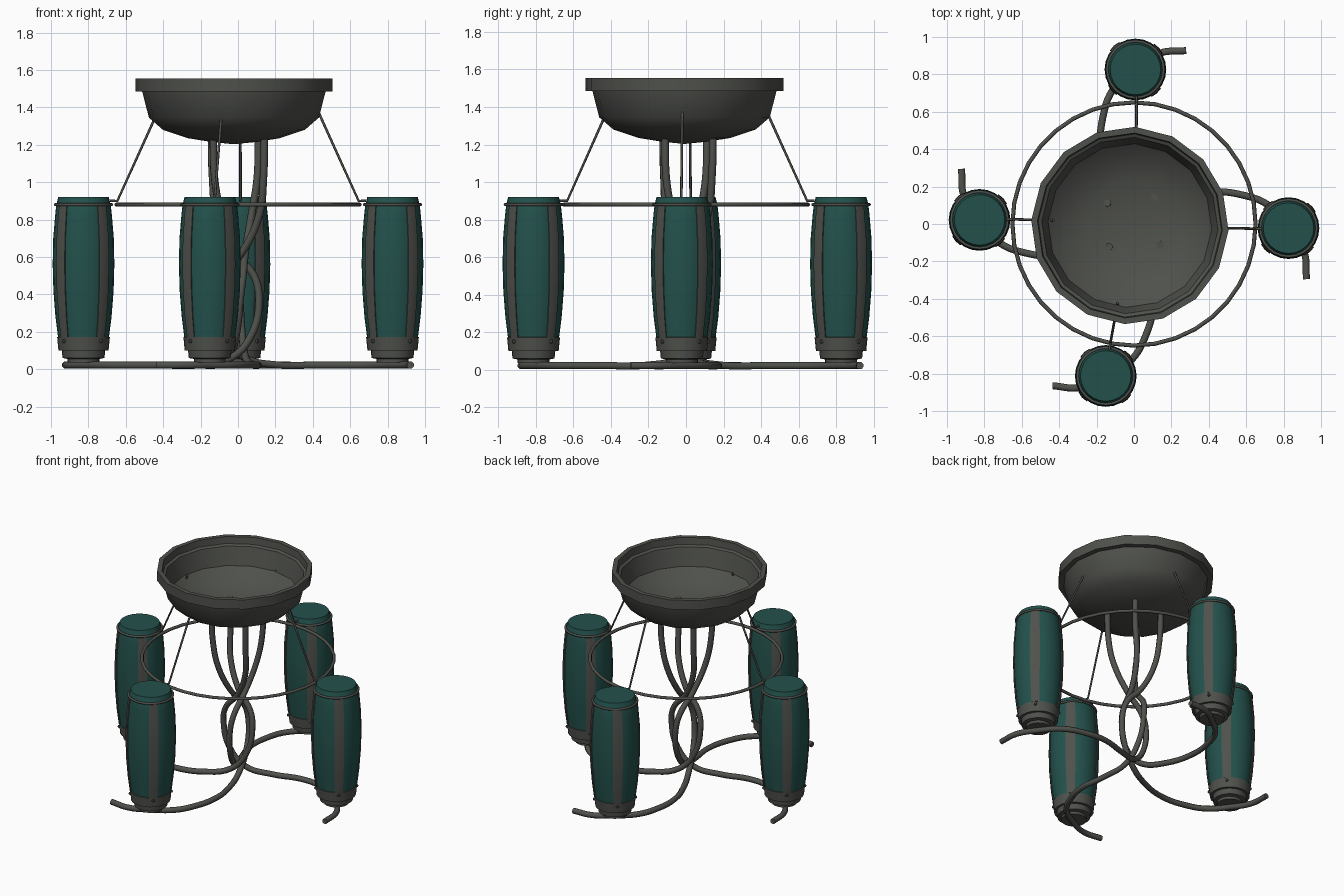
import bpy, bmesh, math
from mathutils import Matrix, Vector

if "Cube" in bpy.data.objects:
    bpy.data.objects.remove(bpy.data.objects["Cube"])


def material(name, rgb):
    m = bpy.data.materials.new(name)
    m.diffuse_color = (*rgb, 1)
    m.use_nodes = True
    m.node_tree.nodes["Principled BSDF"].inputs["Base Color"].default_value = m.diffuse_color
    return m


TEAL = material("teal", (0.017, 0.083, 0.072))
GREY = material("dark grey", (0.078, 0.082, 0.072))


def finish(name, bm, mat, angle=35):
    bmesh.ops.recalc_face_normals(bm, faces=bm.faces)
    me = bpy.data.meshes.new(name)
    bm.to_mesh(me)
    bm.free()
    me.materials.append(mat)
    ob = bpy.data.objects.new(name, me)
    bpy.context.collection.objects.link(ob)
    bpy.ops.object.select_all(action='DESELECT')
    ob.select_set(True)
    bpy.context.view_layer.objects.active = ob
    bpy.ops.object.shade_smooth_by_angle(angle=math.radians(angle))
    return ob


def lathe(name, profile, center, sides, mat, spin=0, closed=False, angle=35):
    """Revolve (radius, z) points round a vertical axis."""
    bm = bmesh.new()
    vs = [bm.verts.new((r, 0, z)) for r, z in profile]
    pairs = list(zip(vs, vs[1:])) + ([(vs[-1], vs[0])] if closed else [])
    es = [bm.edges.new(p) for p in pairs]
    bmesh.ops.spin(bm, geom=vs + es, cent=(0, 0, 0), axis=(0, 0, 1),
                   angle=2 * math.pi, steps=sides, use_duplicate=False)
    bmesh.ops.remove_doubles(bm, verts=bm.verts, dist=0.0002)
    bmesh.ops.transform(bm, verts=bm.verts, matrix=Matrix.Translation((center[0], center[1], 0))
                        @ Matrix.Rotation(math.radians(spin), 4, 'Z'))
    return finish(name, bm, mat, angle)


def hoop(name, center, radius, z, tube, sides, mat):
    prof = [(radius + tube * math.cos(a * math.pi / 4), z + tube * math.sin(a * math.pi / 4))
            for a in range(8)]
    return lathe(name, prof, center, sides, mat, closed=True, angle=60)


def tube(name, points, radius, rot, smooth=True):
    """Round tube along a path, turned about the z axis."""
    cu = bpy.data.curves.new(name, 'CURVE')
    cu.dimensions = '3D'
    cu.bevel_depth = radius
    cu.bevel_resolution = 2
    cu.use_fill_caps = True
    cu.resolution_u = 5
    sp = cu.splines.new('BEZIER' if smooth else 'POLY')
    pts = sp.bezier_points if smooth else sp.points
    pts.add(len(points) - 1)
    m = Matrix.Rotation(math.radians(rot), 3, 'Z')
    for p, co in zip(pts, points):
        v = m @ Vector(co)
        if smooth:
            p.co = v
            p.handle_left_type = p.handle_right_type = 'AUTO'
        else:
            p.co = (*v, 1)
    ob = bpy.data.objects.new(name, cu)
    bpy.context.collection.objects.link(ob)
    bpy.ops.object.select_all(action='DESELECT')
    ob.select_set(True)
    bpy.context.view_layer.objects.active = ob
    bpy.ops.object.convert(target='MESH')
    ob = bpy.context.view_layer.objects.active
    ob.data.materials.clear()
    ob.data.materials.append(GREY)
    bpy.ops.object.shade_smooth_by_angle(angle=math.radians(50))
    return ob


# (radius, z) outline of the barrel side
BARREL = [(0.130, 0.10), (0.136, 0.17), (0.150, 0.28), (0.161, 0.42), (0.165, 0.56),
          (0.162, 0.70), (0.152, 0.82), (0.145, 0.885)]


def straps(name, center):
    """Four flat bands following the barrel side."""
    bm = bmesh.new()
    for k in range(4):
        m = Matrix.Translation((center[0], center[1], 0)) @ Matrix.Rotation(
            math.radians(-48 + 90 * k), 4, 'Z')
        rows = []
        for r, z in BARREL[1:]:
            half = 0.20
            rows.append([bm.verts.new(m @ Vector((rr * math.cos(a), rr * math.sin(a), z)))
                         for rr, a in ((r - 0.008, -half), (r + 0.005, -half), (r + 0.007, 0),
                                       (r + 0.005, half), (r - 0.008, half))])
        for a, b in zip(rows, rows[1:]):
            for i in range(5):
                j = (i + 1) % 5
                bm.faces.new((a[i], a[j], b[j], b[i]))
        bm.faces.new(rows[0])
        bm.faces.new(rows[-1])
        # rivet at the strap foot
        bmesh.ops.create_uvsphere(bm, u_segments=8, v_segments=5, radius=0.011,
                                  matrix=m @ Matrix.Translation((0.140, 0, 0.15)))
    return finish(name, bm, GREY)


def drum(side, center):
    lathe(side + "_drum_barrel", BARREL + [(0.143, 0.89), (0.135, 0.92), (0, 0.92)],
          center, 24, TEAL)
    lathe(side + "_drum_base", [(0, 0.035), (0.085, 0.035), (0.085, 0.055), (0.112, 0.06),
                                (0.116, 0.10), (0.134, 0.10), (0.141, 0.172), (0.130, 0.175)],
          center, 24, GREY)
    hoop(side + "_drum_hoop", center, 0.151, 0.88, 0.008, 24, GREY)
    straps(side + "_drum_straps", center)


# twisting leg that runs out under its drum
LEG = [(0.142, -0.112, 1.255), (0.136, -0.105, 1.02), (0.115, -0.075, 0.83),
       (0.025, -0.04, 0.63), (-0.085, -0.025, 0.50), (-0.112, -0.01, 0.38),
       (-0.075, 0.01, 0.19), (0.03, 0.045, 0.065), (0.20, 0.115, 0.024),
       (0.40, 0.17, 0.022), (0.58, 0.155, 0.022), (0.72, 0.10, 0.022),
       (0.83, -0.02, 0.022), (0.91, -0.15, 0.022), (0.922, -0.295, 0.022)]
ROD = [(0.43, -0.02, 1.375), (0.645, -0.025, 0.90), (0.685, -0.025, 0.90)]

for side, rot in (("right", 0), ("back", 91), ("left", 180), ("front", -99)):
    c = Matrix.Rotation(math.radians(rot), 3, 'Z') @ Vector((0.826, -0.022, 0))
    drum(side, c)
    tube(side + "_leg", LEG, 0.020, rot)
    tube(side + "_support_rod", ROD, 0.007, rot, smooth=False)

# ring tying the drums together
hoop("drum_ring", (0, 0), 0.650, 0.88, 0.011, 36, GREY)

# large sixteen-sided bowl with a thick rim
lathe("bowl", [(0, 1.203), (0.12, 1.215), (0.245, 1.235), (0.38, 1.28), (0.455, 1.345),
               (0.491, 1.485), (0.528, 1.485), (0.528, 1.555), (0.495, 1.555), (0.490, 1.505),
               (0.472, 1.495), (0.438, 1.365), (0.36, 1.30), (0.24, 1.258), (0.12, 1.238),
               (0, 1.228)],
      (-0.022, -0.008), 16, GREY, spin=-3)
